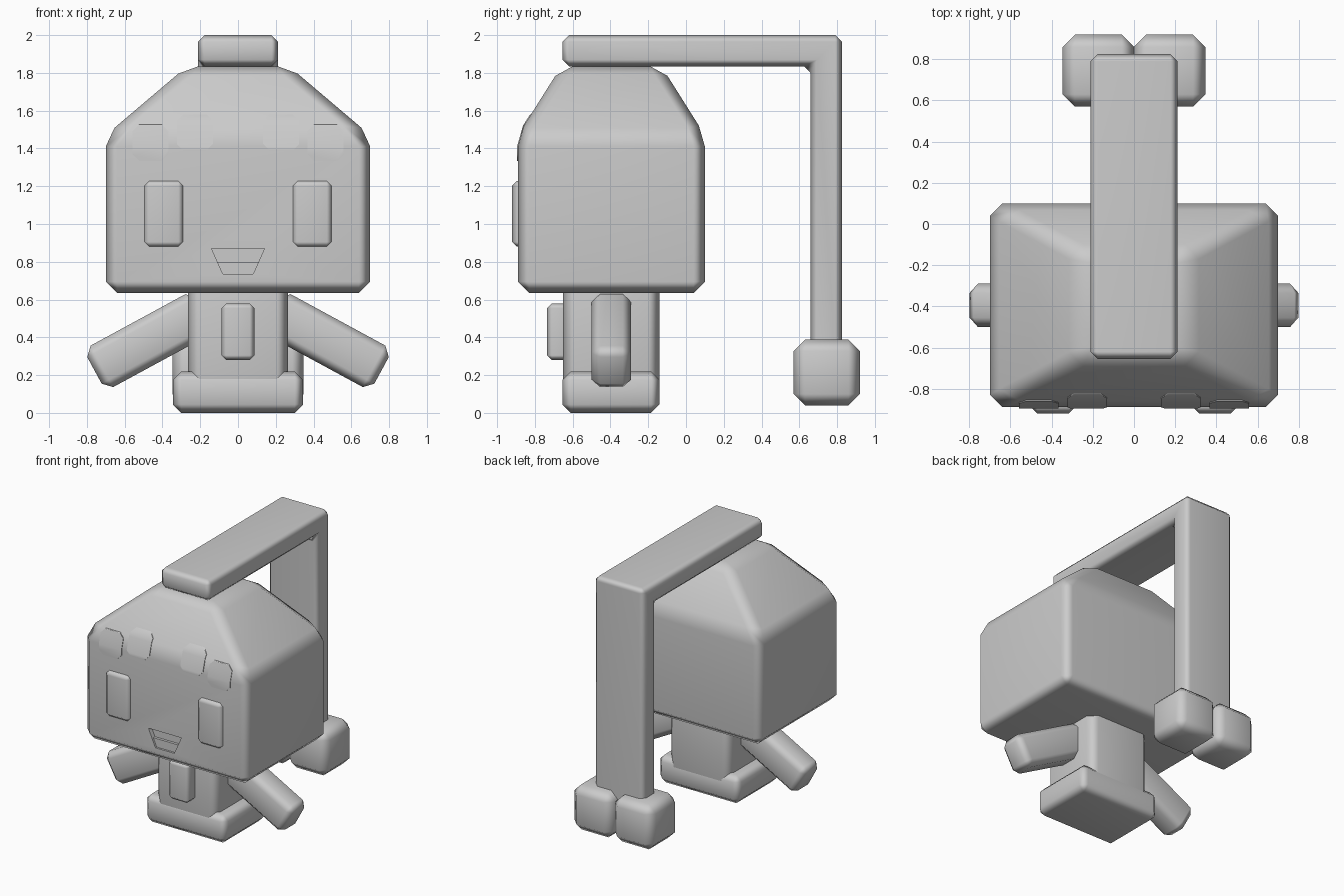
import bpy, bmesh, math
from mathutils import Matrix, Vector
from mathutils.bvhtree import BVHTree

if "Cube" in bpy.data.objects:
    bpy.data.objects.remove(bpy.data.objects["Cube"])

grey = bpy.data.materials.new("plain grey")
grey.diffuse_color = (0.6, 0.6, 0.6, 1)
grey.use_nodes = True
grey.node_tree.nodes["Principled BSDF"].inputs["Base Color"].default_value = grey.diffuse_color


def finish(name, bm, bevel=0.0):
    """Chamfer all edges, turn into an object and smooth the chamfers."""
    bmesh.ops.recalc_face_normals(bm, faces=bm.faces)
    if bevel:
        bmesh.ops.bevel(bm, geom=bm.edges[:], offset=bevel, segments=1,
                        affect='EDGES', clamp_overlap=True)
        bmesh.ops.recalc_face_normals(bm, faces=bm.faces)
    me = bpy.data.meshes.new(name)
    bm.to_mesh(me)
    ob = bpy.data.objects.new(name, me)
    bpy.context.collection.objects.link(ob)
    me.materials.append(grey)
    return ob


def smooth(ob):
    bpy.ops.object.select_all(action='DESELECT')
    ob.select_set(True)
    bpy.context.view_layer.objects.active = ob
    bpy.ops.object.shade_smooth_by_angle(angle=math.radians(60))
    ob.modifiers.new("even normals", 'WEIGHTED_NORMAL').keep_sharp = True
    return ob


def box(name, lo, hi, bevel, matrix=None):
    bm = bmesh.new()
    bmesh.ops.create_cube(bm, size=1)
    for v in bm.verts:
        v.co = Vector([lo[i] + (v.co[i] + 0.5) * (hi[i] - lo[i]) for i in range(3)])
    if matrix:
        bm.transform(matrix)
    return smooth(finish(name, bm, bevel))


def prism(points, offset):
    """Extrude a planar outline along an offset vector."""
    bm = bmesh.new()
    face = bm.faces.new([bm.verts.new(p) for p in points])
    new = bmesh.ops.extrude_face_region(bm, geom=[face])["geom"]
    verts = [g for g in new if isinstance(g, bmesh.types.BMVert)]
    bmesh.ops.translate(bm, verts=verts, vec=offset)
    return bm


# head: box with a pyramid-like roof
bm = bmesh.new()
rings = []
for z, x, y0, y1 in ((0.635, 0.70, -0.89, 0.10), (1.47, 0.70, -0.89, 0.10),
                     (1.835, 0.27, -0.66, -0.13)):
    rings.append([bm.verts.new(p) for p in
                  ((-x, y0, z), (x, y0, z), (x, y1, z), (-x, y1, z))])
bm.faces.new(rings[0])
bm.faces.new(rings[2])
for a, b in zip(rings, rings[1:]):
    for i in range(4):
        j = (i + 1) % 4
        bm.faces.new((a[i], a[j], b[j], b[i]))
head = finish("head", bm, 0.06)
surface = BVHTree.FromBMesh(bm)

# mouth: trapezoid recess cut into the face, with a raised tongue
cutter = finish("mouth_cutter", prism(
    [(-0.08, -1, 0.735), (0.08, -1, 0.735), (0.14, -1, 0.87), (-0.14, -1, 0.87)],
    (0, 0.145, 0)))
cutter.hide_render = True
cut = head.modifiers.new("mouth", 'BOOLEAN')
cut.operation, cut.solver, cut.object = 'DIFFERENCE', 'EXACT', cutter
bpy.context.view_layer.objects.active = head
bpy.ops.object.modifier_apply(modifier="mouth")
bpy.data.objects.remove(cutter)
smooth(head)
smooth(finish("tongue", prism(
    [(-0.08, -0.875, 0.735), (0.08, -0.875, 0.735), (0.109, -0.875, 0.80),
     (-0.109, -0.875, 0.80)], (0, 0.05, 0))))


def brow(name, cx, cz):
    """Thin clipped-corner plate that follows the front of the head."""
    r, c = 0.096, 0.035
    k = r - c
    ring = [(-k, -r), (k, -r), (r, -k), (r, k), (k, r), (-k, r), (-r, k), (-r, -k)]
    bm = bmesh.new()
    bm.faces.new([bm.verts.new((cx + x, -1, cz + z)) for x, z in ring])
    for z in (1.41, 1.521):
        bmesh.ops.bisect_plane(bm, geom=bm.verts[:] + bm.edges[:] + bm.faces[:],
                               plane_co=(0, 0, z), plane_no=(0, 0, 1))
    for v in bm.verts:
        hit = surface.ray_cast(Vector((v.co.x, -3, v.co.z)), Vector((0, 1, 0)))[0]
        v.co.y = hit.y - 0.005
    new = bmesh.ops.extrude_face_region(bm, geom=bm.faces[:])["geom"]
    verts = [g for g in new if isinstance(g, bmesh.types.BMVert)]
    bmesh.ops.translate(bm, verts=verts, vec=(0, 0.02, 0))
    return smooth(finish(name, bm))


# torso, base and belly plate
box("torso", (-0.265, -0.65, 0.1), (0.265, -0.14, 0.72), 0.06)
box("base", (-0.345, -0.655, 0), (0.345, -0.14, 0.22), 0.045)
box("belly_plate", (-0.087, -0.735, 0.28), (0.087, -0.6, 0.58), 0.025)

# tail: one bent bar over the head and down behind
smooth(finish("tail", prism(
    [(-0.212, y, z) for y, z in ((-0.655, 1.835), (-0.655, 2), (0.825, 2),
                                 (0.825, 0.25), (0.66, 0.25), (0.66, 1.835))],
    (0.424, 0, 0)), 0.035))

# paired parts on both sides
for s, side in ((-1, "left"), (1, "right")):
    box("eye_" + side, (s * 0.393 - 0.102, -0.92, 0.88),
        (s * 0.393 + 0.102, -0.84, 1.228), 0.025)
    brow("outer_brow_" + side, s * 0.463, 1.43)
    brow("inner_brow_" + side, s * 0.228, 1.485)
    box("tail_tip_" + side, (s * 0.173 - 0.174, 0.57, 0.04),
        (s * 0.173 + 0.174, 0.92, 0.388), 0.06)
    # arm: bar hanging outwards, built along x and tilted
    tilt = (Matrix.Translation((s * 0.76, 0, 0.225))
            @ Matrix.Rotation(s * math.radians(28.5), 4, 'Y'))
    box("arm_" + side, (min(0, -s * 0.66), -0.5, -0.125),
        (max(0, -s * 0.66), -0.29, 0.125), 0.045, tilt)
